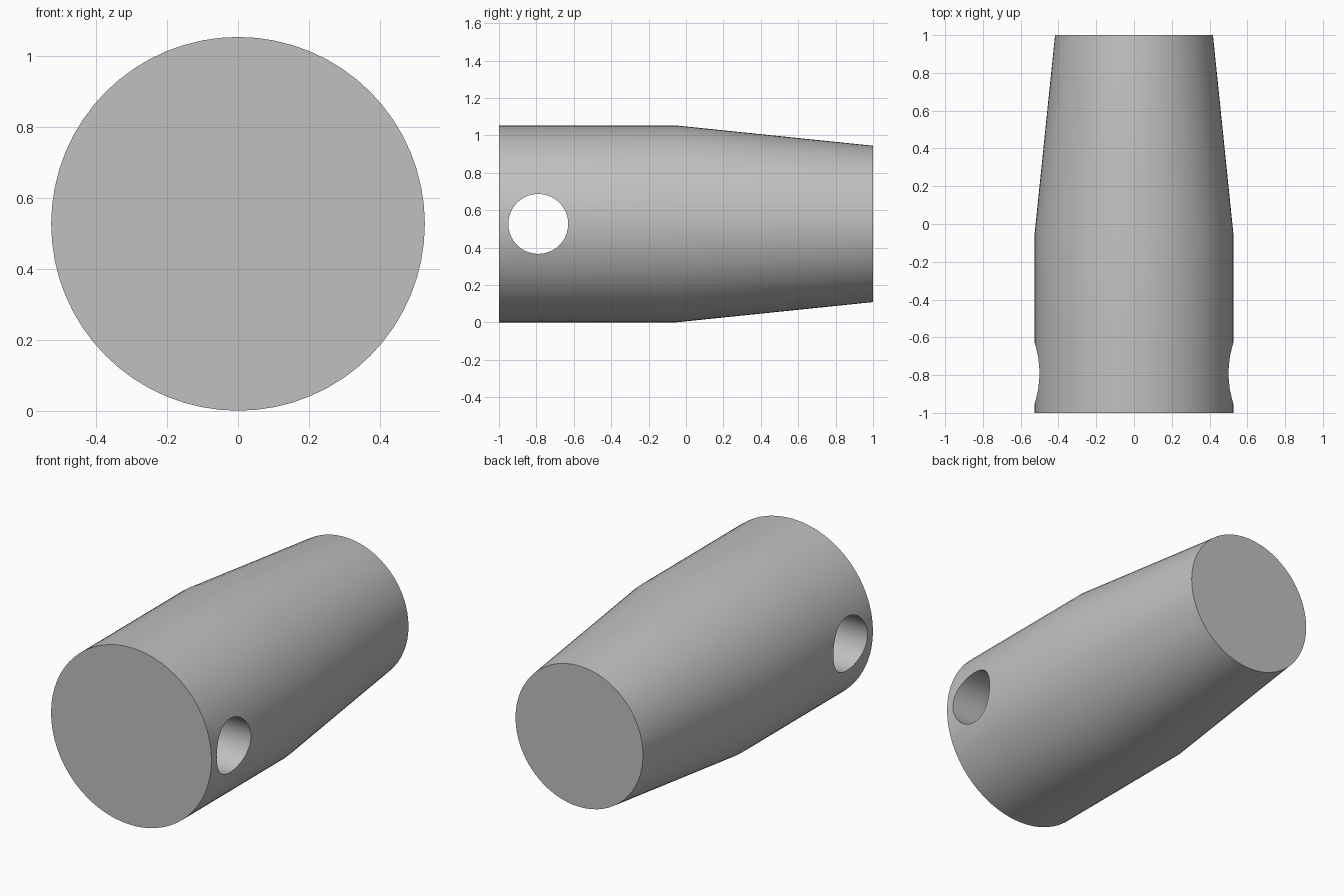
import bpy
import bmesh
from math import cos, sin, tau, radians

cube = bpy.data.objects.get("Cube")
if cube:
    bpy.data.objects.remove(cube, do_unlink=True)

SIDES = 64
RADIUS = 0.526
AXIS_Z = 0.527

# Grey metal
grey = bpy.data.materials.new("grey_metal")
colour = (0.53, 0.53, 0.53, 1)
grey.diffuse_color = colour
grey.use_nodes = True
grey.node_tree.nodes["Principled BSDF"].inputs["Base Color"].default_value = colour


def lathe_y(name, profile):
    """Solid of revolution along y from (y, radius) pairs, with flat ends."""
    bm = bmesh.new()
    rings = [[bm.verts.new((r * cos(tau * i / SIDES), y, AXIS_Z + r * sin(tau * i / SIDES)))
              for i in range(SIDES)] for y, r in profile]
    for a, b in zip(rings, rings[1:]):
        for i in range(SIDES):
            j = (i + 1) % SIDES
            bm.faces.new((a[i], a[j], b[j], b[i]))
    bm.faces.new(rings[0])
    bm.faces.new(rings[-1])
    bmesh.ops.recalc_face_normals(bm, faces=bm.faces)
    mesh = bpy.data.meshes.new(name)
    bm.to_mesh(mesh)
    bm.free()
    obj = bpy.data.objects.new(name, mesh)
    bpy.context.collection.objects.link(obj)
    mesh.materials.append(grey)
    return obj


# Straight barrel with a tapered back half
body = lathe_y("tapered_pin", [(-1, RADIUS), (-0.97, RADIUS), (-0.61, RADIUS),
                               (-0.05, RADIUS), (1, 0.418)])

# Cross hole through both sides
bpy.ops.mesh.primitive_cylinder_add(vertices=SIDES, radius=0.16, depth=2,
                                    location=(0, -0.79, AXIS_Z), rotation=(0, radians(90), 0))
cutter = bpy.context.object
cutter.name = "cross_hole_cutter"
cutter.hide_render = True
cutter.data.materials.append(grey)

cut = body.modifiers.new("cross_hole", 'BOOLEAN')
cut.operation = 'DIFFERENCE'
cut.solver = 'EXACT'
cut.object = cutter

bpy.ops.object.select_all(action='DESELECT')
body.select_set(True)
bpy.context.view_layer.objects.active = body
bpy.ops.object.modifier_apply(modifier=cut.name)
bpy.data.objects.remove(cutter, do_unlink=True)

# Smooth round walls, crisp rims
bpy.ops.object.shade_smooth_by_angle(angle=radians(30))
